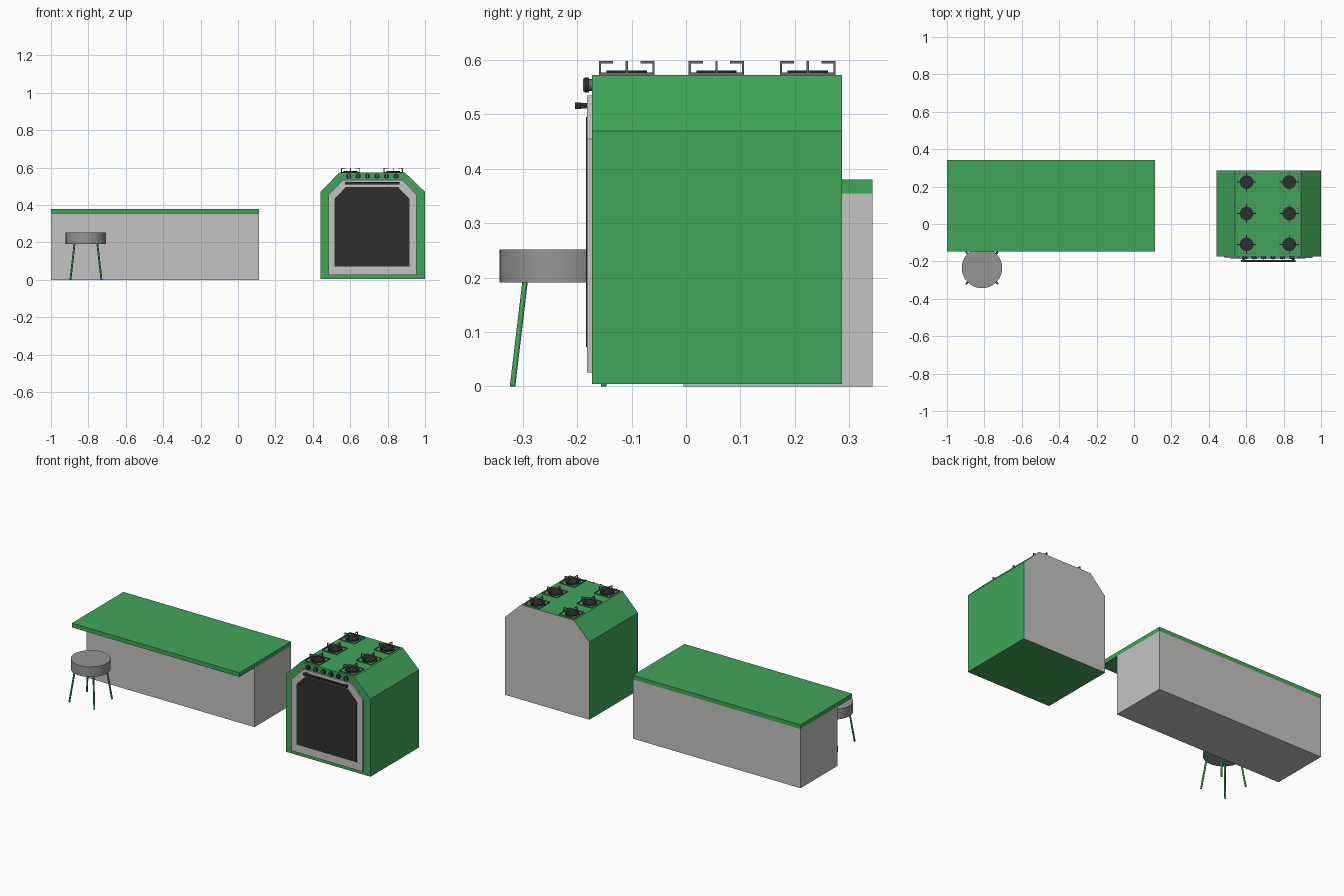
import bpy, bmesh, math
from mathutils import Vector

if "Cube" in bpy.data.objects:
    bpy.data.objects.remove(bpy.data.objects["Cube"])


def material(name, rgb):
    m = bpy.data.materials.new(name)
    m.diffuse_color = (*rgb, 1)
    m.use_nodes = True
    m.node_tree.nodes["Principled BSDF"].inputs["Base Color"].default_value = m.diffuse_color
    return m


GREEN = material("green", (0.05, 0.39, 0.095))
PALE = material("pale grey", (0.56, 0.545, 0.54))
SEAT = material("seat grey", (0.30, 0.30, 0.30))
DARK = material("charcoal", (0.028, 0.028, 0.03))
IRON = material("iron grey", (0.15, 0.15, 0.155))


def finish(name, bm, *mats):
    bmesh.ops.recalc_face_normals(bm, faces=bm.faces)
    me = bpy.data.meshes.new(name)
    bm.to_mesh(me)
    bm.free()
    for m in mats:
        me.materials.append(m)
    ob = bpy.data.objects.new(name, me)
    bpy.context.collection.objects.link(ob)
    return ob


def add_box(bm, x0, x1, y0, y1, z0, z1):
    vs = bmesh.ops.create_cube(bm, size=1)["verts"]
    for v in vs:
        v.co = Vector((x1 if v.co.x > 0 else x0, y1 if v.co.y > 0 else y0, z1 if v.co.z > 0 else z0))


def box(name, mat, *dims):
    bm = bmesh.new()
    add_box(bm, *dims)
    return finish(name, bm, mat)


def rod(name, mat, a, b, r, sides, smooth=True):
    a, b = Vector(a), Vector(b)
    bm = bmesh.new()
    bmesh.ops.create_cone(bm, cap_ends=True, segments=sides, radius1=r, radius2=r, depth=(b - a).length)
    rot = Vector((0, 0, 1)).rotation_difference(b - a).to_matrix().to_4x4()
    bm.transform(rot)
    bmesh.ops.translate(bm, verts=bm.verts, vec=(a + b) / 2)
    if smooth:
        for f in bm.faces:
            f.smooth = len(f.verts) == 4
        for e in bm.edges:
            e.smooth = all(f.smooth for f in e.link_faces)
    return finish(name, bm, mat)


def chamfered(name, x0, x1, y0, y1, z0, zc, z1, tx0, tx1, *mats):
    # box whose two upper side edges are cut off at an angle
    bm = bmesh.new()
    pts = [(x0, z0), (x1, z0), (x1, zc), (tx1, z1), (tx0, z1), (x0, zc)]
    f = bm.faces.new([bm.verts.new((x, y0, z)) for x, z in pts])
    out = bmesh.ops.extrude_face_region(bm, geom=[f])["geom"]
    bmesh.ops.translate(bm, verts=[g for g in out if isinstance(g, bmesh.types.BMVert)], vec=(0, y1 - y0, 0))
    ob = finish(name, bm, *mats)
    if len(mats) > 1:  # back face takes the second colour
        for p in ob.data.polygons:
            p.material_index = 1 if p.normal.y > 0.9 else 0
    return ob


# counter
box("counter_base", PALE, -1, 0.113, -0.005, 0.343, 0, 0.355)
box("counter_top", GREEN, -1, 0.113, -0.147, 0.343, 0.355, 0.38)

# stool
sx, sy = -0.813, -0.235
rod("stool_seat", SEAT, (sx, sy, 0.191), (sx, sy, 0.252), 0.108, 48)
for i in (-1, 1):
    for j in (-1, 1):
        rod("stool_leg", GREEN, (sx + i * 0.083, sy + j * 0.084, 0.0),
            (sx + i * 0.061, sy + j * 0.061, 0.193), 0.005, 12)

# oven body, door frame and door glass
chamfered("oven_body", 0.44, 1.0, -0.173, 0.287, 0.004, 0.47, 0.573, 0.541, 0.893, GREEN, PALE)
chamfered("door_frame", 0.484, 0.955, -0.182, -0.172, 0.025, 0.455, 0.535, 0.562, 0.877, PALE)
chamfered("door_window", 0.516, 0.916, -0.184, -0.181, 0.072, 0.433, 0.495, 0.575, 0.857, DARK)

# door handle with end mounts
box("door_handle", DARK, 0.573, 0.863, -0.204, -0.193, 0.51, 0.522)
for x in (0.585, 0.851):
    box("handle_mount", DARK, x - 0.006, x + 0.006, -0.194, -0.181, 0.511, 0.521)

# control knobs
for i in range(6):
    x, z = 0.592 + i * 0.0505, 0.554
    rod("knob_base", IRON, (x, -0.172, z), (x, -0.179, z), 0.011, 16)
    rod("knob", DARK, (x, -0.178, z), (x, -0.187, z), 0.014, 12, False)
    box("knob_pointer", IRON, x - 0.003, x + 0.003, -0.189, -0.186, z - 0.012, z + 0.012)

# burners with square grates
h, t = 0.049, 0.002
for bx in (0.602, 0.83):
    for by in (0.224, 0.056, -0.109):
        rod("burner", DARK, (bx, by, 0.572), (bx, by, 0.581), 0.037, 24)
        bm = bmesh.new()
        for s in (-1, 1):
            # base frame bars
            add_box(bm, bx - h, bx + h, by + s * h - t, by + s * h + t, 0.573, 0.577)
            add_box(bm, bx + s * h - t, bx + s * h + t, by - h, by + h, 0.573, 0.577)
            # upright posts
            add_box(bm, bx + s * h - t, bx + s * h + t, by - t, by + t, 0.575, 0.598)
            add_box(bm, bx - t, bx + t, by + s * h - t, by + s * h + t, 0.575, 0.598)
            # inward prongs
            a, b = sorted((s * (h + t), s * 0.025))
            add_box(bm, bx + a, bx + b, by - t, by + t, 0.594, 0.598)
            add_box(bm, bx - t, bx + t, by + a, by + b, 0.594, 0.598)
        finish("burner_grate", bm, IRON)
